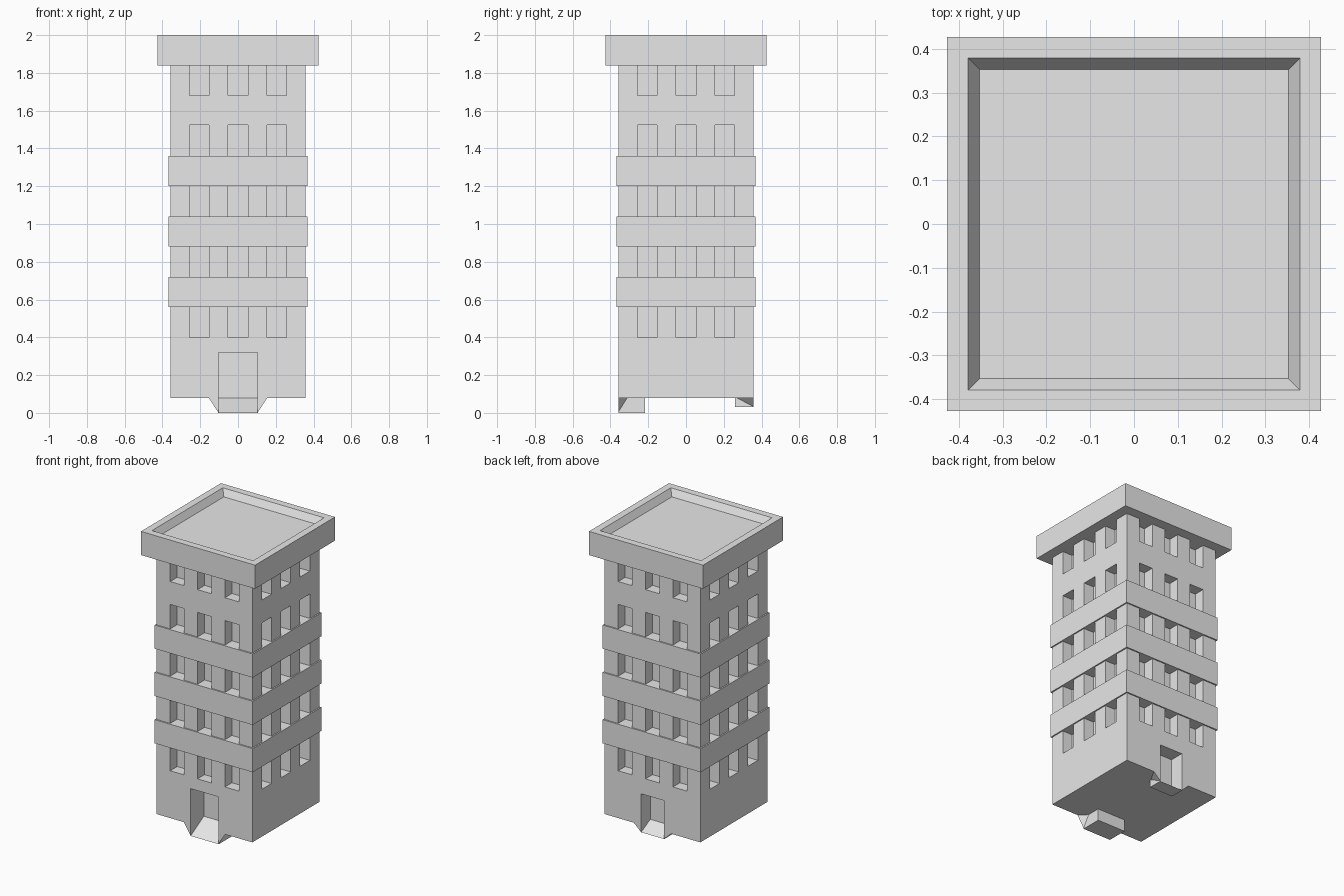
import bpy, bmesh, math
from mathutils import Matrix, Vector

if "Cube" in bpy.data.objects:
    bpy.data.objects.remove(bpy.data.objects["Cube"])

stone = bpy.data.materials.new("pale_grey_stone")
stone.diffuse_color = (0.8, 0.8, 0.8, 1)
stone.use_nodes = True
stone.node_tree.nodes["Principled BSDF"].inputs["Base Color"].default_value = stone.diffuse_color

BODY = 0.358      # half width of the tower body
BASE = 0.08       # underside of the body


def finish(name, bm):
    bmesh.ops.recalc_face_normals(bm, faces=bm.faces)
    mesh = bpy.data.meshes.new(name)
    bm.to_mesh(mesh)
    bm.free()
    obj = bpy.data.objects.new(name, mesh)
    bpy.context.collection.objects.link(obj)
    mesh.materials.append(stone)
    return obj


def add_box(bm, lo, hi, turn=0.0):
    lo, hi = Vector(lo), Vector(hi)
    m = (Matrix.Rotation(turn, 4, 'Z') @ Matrix.Translation((lo + hi) / 2)
         @ Matrix.Diagonal((*(hi - lo), 1)))
    bmesh.ops.create_cube(bm, size=1, matrix=m)


def square_block(name, half, z0, z1):
    bm = bmesh.new()
    add_box(bm, (-half, -half, z0), (half, half, z1))
    return finish(name, bm)


def cut(target, cutter):
    mod = target.modifiers.new(cutter.name, 'BOOLEAN')
    mod.object = cutter
    mod.operation = 'DIFFERENCE'
    mod.solver = 'EXACT'
    cutter.hide_render = True
    cutter.hide_viewport = True


# Tower body, reaching slightly into the cap
body = square_block("tower_body", BODY, BASE, 1.85)

# Window recesses: three columns, five storeys, four sides
bm = bmesh.new()
for side in range(4):
    for cx in (-0.205, 0, 0.205):
        for z0, z1 in ((0.40, 0.56), (0.72, 0.88), (1.04, 1.20), (1.36, 1.525), (1.68, 1.87)):
            add_box(bm, (cx - 0.052, -0.5, z0), (cx + 0.052, -BODY + 0.075, z1),
                    side * math.pi / 2)
cut(body, finish("window_cutter", bm))


# Doorway with a sunken ramp, thin cheeks and flared corners below the body
def entrance(name, half, depth, z0, top, flare_x, flare_y, turn):
    y0, y1 = -BODY, -BODY + depth
    bm = bmesh.new()
    add_box(bm, (-half, -0.5, -0.1), (half, y1, top), turn)
    cut(body, finish(name + "_door_cutter", bm))

    bm = bmesh.new()
    # ramp wedge
    profile = ((y0, z0), (y1, z0), (y1, BASE))
    a = [bm.verts.new((-half, y, z)) for y, z in profile]
    b = [bm.verts.new((half, y, z)) for y, z in profile]
    bm.faces.new(a)
    bm.faces.new(b)
    for i in range(3):
        j = (i + 1) % 3
        bm.faces.new((a[i], a[j], b[j], b[i]))
    for s in (-1, 1):
        # cheek wall
        x0, x1 = sorted((s * half, s * (half + 0.003)))
        add_box(bm, (x0, y0, z0), (x1, y1, BASE))
        # flared corner
        v = [bm.verts.new(p) for p in ((s * half, y0, z0), (s * half, y0, BASE),
                                       (s * (half + flare_x), y0, BASE),
                                       (s * half, y0 + flare_y, BASE))]
        for f in ((0, 1, 2), (0, 1, 3), (0, 2, 3), (1, 2, 3)):
            bm.faces.new([v[i] for i in f])
    bmesh.ops.rotate(bm, verts=bm.verts, matrix=Matrix.Rotation(turn, 3, 'Z'))
    finish(name + "_ramp", bm)


entrance("front", 0.103, 0.14, 0.0, 0.32, 0.052, 0.05, 0)
entrance("back", 0.085, 0.098, 0.03, 0.29, 0.055, 0.095, math.pi)

# Raised bands between the storeys
for i in range(3):
    square_block(f"band_{i + 1}", 0.367, 0.56 + 0.32 * i, 0.72 + 0.32 * i)

# Roof cap with a shallow tray
bm = bmesh.new()
add_box(bm, (-0.427, -0.427, 1.84), (0.427, 0.427, 2.0))
bm.normal_update()
roof = max(bm.faces, key=lambda f: f.calc_center_median().z)
bmesh.ops.inset_region(bm, faces=[roof], thickness=0.068)
bmesh.ops.inset_region(bm, faces=[roof], thickness=0.036)
for v in roof.verts:
    v.co.z = 1.955
finish("roof_cap", bm)
